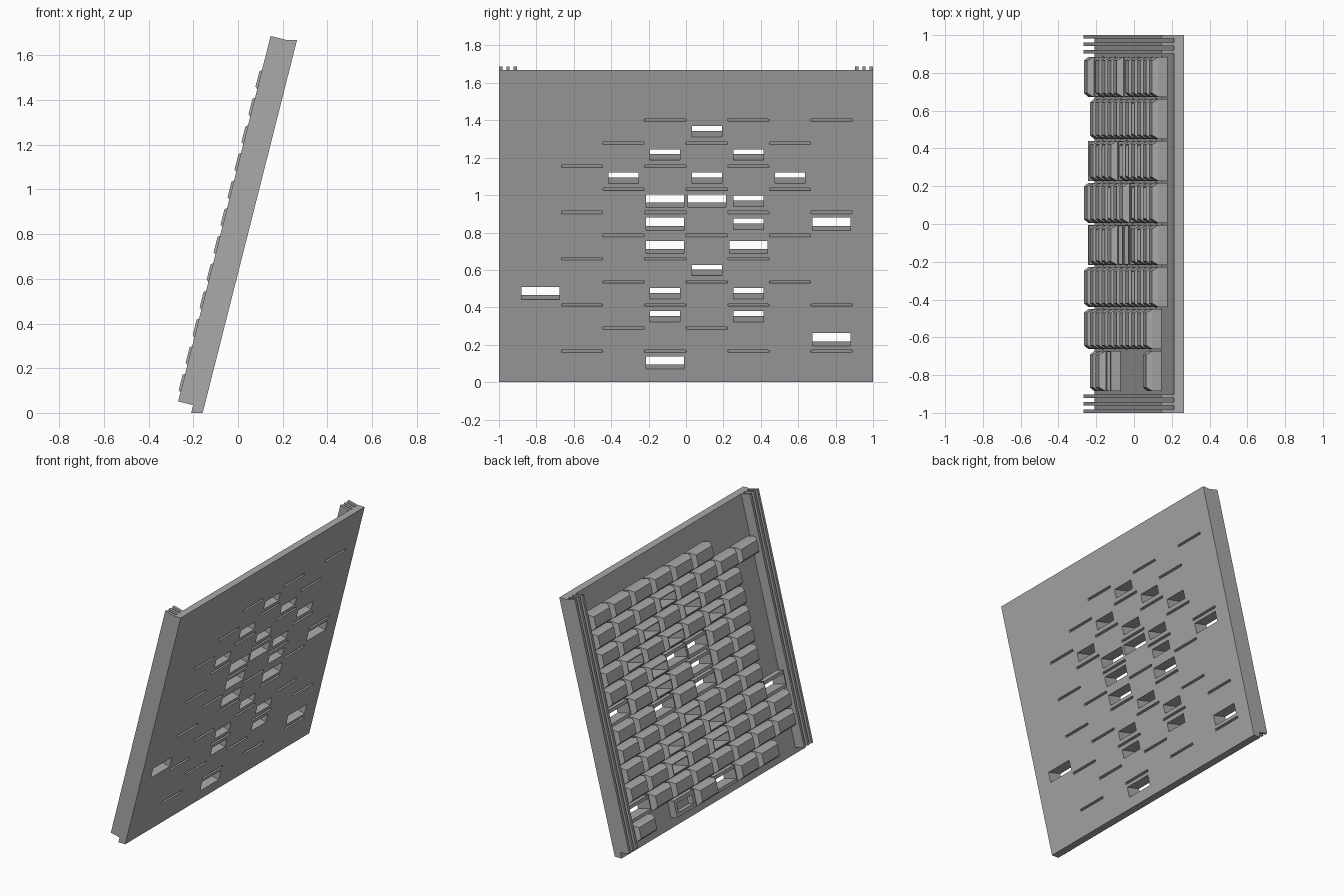
import bpy, bmesh, math
from mathutils import Matrix, Vector

if "Cube" in bpy.data.objects:
    bpy.data.objects.remove(bpy.data.objects["Cube"])

TILT = math.atan(0.253)
S, C = math.sin(TILT), math.cos(TILT)
BASE_X = -0.158
SLAB, RAIL, BRICK, SHOULDER = 0.05, 0.119, 0.129, 0.10   # heights above the back face
ROW_PITCH, COL_PITCH = 0.1274, 0.2225

grey = bpy.data.materials.new("stone_grey")
grey.diffuse_color = (0.40, 0.40, 0.40, 1)
grey.use_nodes = True
grey.node_tree.nodes["Principled BSDF"].inputs["Base Color"].default_value = grey.diffuse_color


def place(n, y, u):
    """Tilted frame: n = outward from back face, y = sideways, u = up the slope."""
    return Vector((BASE_X + u * S - n * C, y, u * C + n * S))


def row_u(r):
    return 1.509 - ROW_PITCH * r


def col_y(c):
    return COL_PITCH * (3.5 - c)


def finish(name, bm):
    bmesh.ops.recalc_face_normals(bm, faces=bm.faces)
    me = bpy.data.meshes.new(name)
    bm.to_mesh(me)
    bm.free()
    me.materials.append(grey)
    ob = bpy.data.objects.new(name, me)
    bpy.context.collection.objects.link(ob)
    return ob


def loft(bm, y, u, rings, cap_start=True, cap_end=True, close=False):
    """Stack of rectangles (n, width in y, height in u) joined into a solid."""
    loops = []
    for n, w, h in rings:
        loops.append([bm.verts.new(place(n, y + a * w / 2, u + b * h / 2))
                      for a, b in ((-1, -1), (1, -1), (1, 1), (-1, 1))])
    pairs = list(zip(loops, loops[1:]))
    if close:
        pairs.append((loops[-1], loops[0]))
    for p, q in pairs:
        for i in range(4):
            j = (i + 1) % 4
            bm.faces.new((p[i], p[j], q[j], q[i]))
    if not close:
        if cap_start:
            bm.faces.new(loops[0])
        if cap_end:
            bm.faces.new(loops[-1])


# '#' solid brick, 'o' narrow opening, 'O' wide opening, 'p' blind pocket
LAYOUT = ["######..", "###o####", "##o#o##.", "#o#o#o#.",
          "##oOO##.", "O#o#O##.", "##O#O##.", "###o###.",
          "##o#o##O", "##o#o###", "O#######", "#.p#O##."]
SLITS = ["024", "135", "246", "135", "0246", "135",
         "246", "135", "0246", "35", "0246"]
NARROW, WIDE = (0.16, 0.06), (0.203, 0.07)
BODY, FACE = (0.211, 0.112), (0.172, 0.072)

# Bricks, openings and slits laid out on the grid
bricks, cutter = bmesh.new(), bmesh.new()
for r, line in enumerate(LAYOUT):
    for c, kind in enumerate(line):
        y, u = col_y(c), row_u(r)
        outer = [(SLAB, *BODY), (SHOULDER, *BODY)]
        if kind == "#":
            loft(bricks, y, u, outer + [(BRICK, *FACE)])
        elif kind == "o":
            loft(bricks, y, u, outer + [(BRICK, *FACE), (BRICK, *NARROW), (SLAB, *NARROW)], close=True)
            loft(cutter, y, u, [(-0.05, *NARROW), (0.1, *NARROW)])
        elif kind == "O":
            loft(bricks, y, u, outer + [(SHOULDER, *WIDE), (SLAB, *WIDE)], close=True)
            loft(cutter, y, u, [(-0.05, *WIDE), (0.1, *WIDE)])
        elif kind == "p":
            loft(bricks, y, u, outer + [(SHOULDER, *NARROW), (SLAB + 0.01, *NARROW)])
for r, cols in enumerate(SLITS):
    for c in cols:
        loft(cutter, col_y(int(c)), row_u(r + 0.5), [(-0.05, 0.22, 0.015), (0.1, 0.22, 0.015)])
finish("bricks", bricks)
cut = finish("opening_cutter", cutter)
cut.hide_render = True
cut.hide_viewport = True

# Backing slab with level top and bottom edges
bm = bmesh.new()
TOP, T = 1.67, SLAB / C
profile = [(BASE_X, 0), (BASE_X + TOP * S / C, TOP),
           (BASE_X + TOP * S / C - T, TOP), (BASE_X - T, 0)]
face = bm.faces.new([bm.verts.new((x, -1, z)) for x, z in profile])
ext = bmesh.ops.extrude_face_region(bm, geom=[face])
bmesh.ops.translate(bm, vec=(0, 2, 0),
                    verts=[v for v in ext["geom"] if isinstance(v, bmesh.types.BMVert)])
slab = finish("backing_slab", bm)
mod = slab.modifiers.new("openings", "BOOLEAN")
mod.operation, mod.solver, mod.object = "DIFFERENCE", "EXACT", cut

# Three thin fins along each side edge
bm = bmesh.new()
for side in (-1, 1):
    for y in (0.991, 0.952, 0.912):
        loft(bm, side * y, 0.8665, [(SLAB - 0.002, 0.018, 1.687), (RAIL, 0.018, 1.687)])
finish("side_fins", bm)
